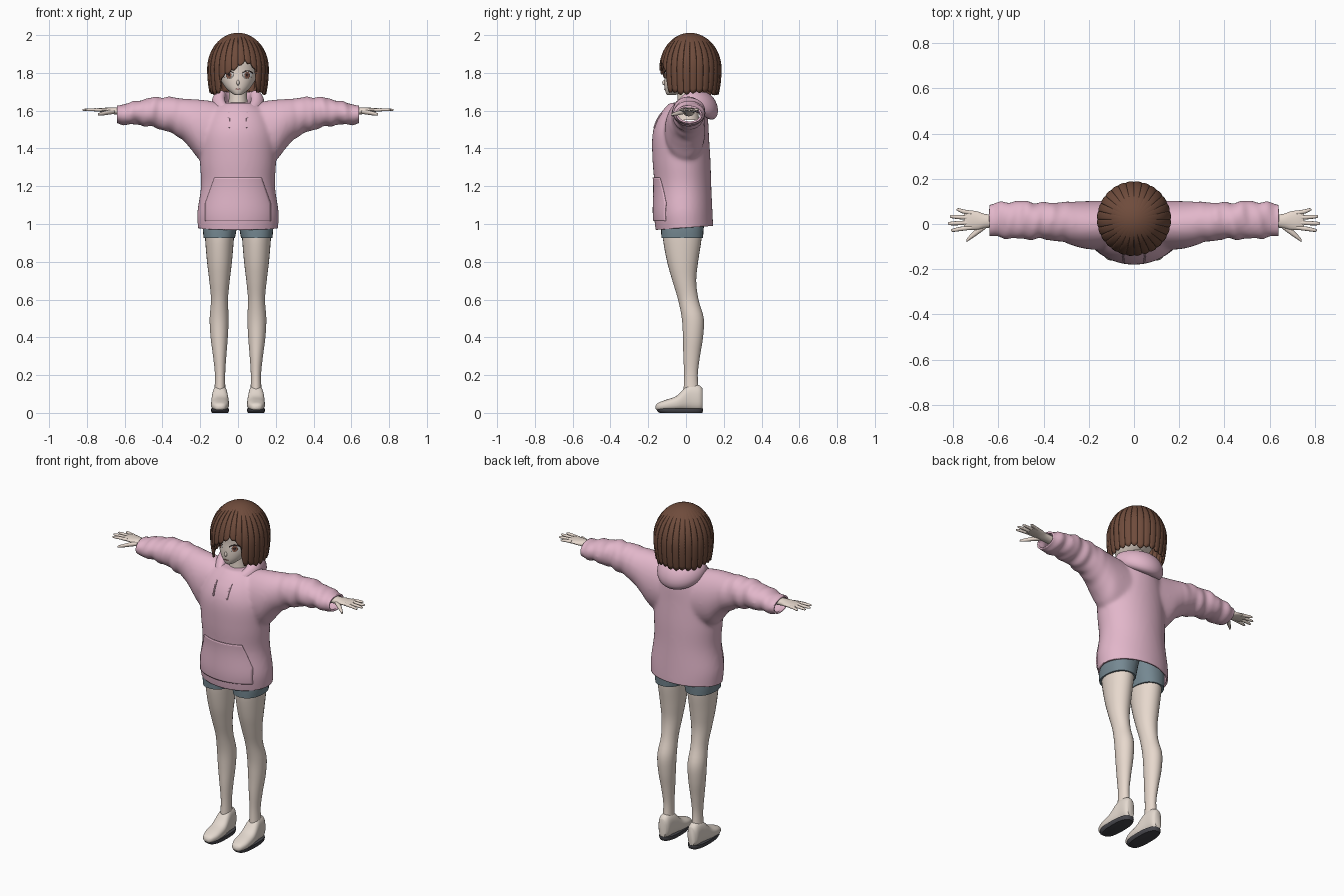
import bpy
import bmesh
import math
import random
from mathutils import Matrix, Vector
from mathutils.bvhtree import BVHTree

random.seed(4)
cube = bpy.data.objects.get("Cube")
if cube:
    bpy.data.objects.remove(cube)


def material(name, *rgb):
    mat = bpy.data.materials.new(name)
    mat.use_nodes = True
    colour = (*rgb, 1)
    mat.diffuse_color = colour
    shader = mat.node_tree.nodes["Principled BSDF"]
    shader.inputs["Base Color"].default_value = colour
    shader.inputs["Roughness"].default_value = 0.8
    return mat


PINK = material("pink fabric", .76, .47, .59)
SKIN = material("skin", .81, .70, .62)
SHOE = material("cream shoe", .77, .69, .62)
SLATE = material("slate cloth", .18, .25, .29)
BROWN = material("brown hair", .16, .072, .045)
SOLE = material("dark sole", .06, .06, .07)
IRIS = material("iris", .28, .12, .08)
WHITE = material("eye white", .85, .82, .8)
LASH = material("lash", .05, .03, .03)
LIP = material("lip", .55, .28, .26)


def spline(a, b, c, d, t):
    """Smooth interpolation between section values b and c."""
    return [q + .5 * t * (r - p + t * (2 * p - 5 * q + 4 * r - s + t * (3 * (q - r) + s - p)))
            for p, q, r, s in zip(a, b, c, d)]


def bridge(bm, rings, closed=False, around=True):
    pairs = list(zip(rings, rings[1:]))
    if closed:
        pairs.append((rings[-1], rings[0]))
    for low, high in pairs:
        n = len(low)
        for i in range(n if around else n - 1):
            j = (i + 1) % n
            bm.faces.new((low[i], low[j], high[j], high[i]))


def loft(bm, sections, axis="z", n=28, steps=4, power=2, side=1):
    """Rounded sections (position, min, max, min, max) joined along an axis."""
    rows = []
    for i in range(len(sections) - 1):
        a, d = sections[max(i - 1, 0)], sections[min(i + 2, len(sections) - 1)]
        rows += [spline(a, sections[i], sections[i + 1], d, k / steps) for k in range(steps)]
    rows.append(sections[-1])
    rings = []
    for p, u0, u1, v0, v1 in rows:
        ring = []
        for k in range(n):
            c, s = math.cos(math.tau * k / n), math.sin(math.tau * k / n)
            c = math.copysign(abs(c) ** (2 / power), c)
            s = math.copysign(abs(s) ** (2 / power), s)
            u, v = (u0 + u1 + (u1 - u0) * c) / 2, (v0 + v1 + (v1 - v0) * s) / 2
            x, y, z = {"x": (p, u, v), "y": (u, p, v), "z": (u, v, p)}[axis]
            ring.append(bm.verts.new((x * side, y, z)))
        rings.append(ring)
    bridge(bm, rings)
    bm.faces.new(rings[0])
    bm.faces.new(rings[-1])


def finish(bm, name, mat, mirror=False, thick=0, angle=50):
    bmesh.ops.recalc_face_normals(bm, faces=bm.faces[:])
    mesh = bpy.data.meshes.new(name)
    bm.to_mesh(mesh)
    bm.free()
    mesh.materials.append(mat)
    obj = bpy.data.objects.new(name, mesh)
    bpy.context.collection.objects.link(obj)
    bpy.ops.object.select_all(action="DESELECT")
    obj.select_set(True)
    bpy.context.view_layer.objects.active = obj
    bpy.ops.object.shade_smooth_by_angle(angle=math.radians(angle))
    if thick:
        solid = obj.modifiers.new("thickness", "SOLIDIFY")
        solid.thickness, solid.offset = thick, -1
    if mirror:
        obj.modifiers.new("mirror", "MIRROR").use_mirror_merge = False
    return obj


def part(name, mat, sections, axis="z", mirror=False, **options):
    bm = bmesh.new()
    loft(bm, sections, axis, **options)
    return finish(bm, name, mat, mirror)


def surface(obj):
    bpy.context.view_layer.update()
    return BVHTree.FromObject(obj, bpy.context.evaluated_depsgraph_get())


def patch(name, mat, tree, shape, offset, mirror=False, n=20):
    """Thin plate laid on the front of a surface; shape maps (u, v) to (x, z)."""
    bm = bmesh.new()
    rows = []
    for i in range(n + 1):
        row = []
        for j in range(n + 1):
            x, z = shape(i / n, j / n)
            hit = tree.ray_cast(Vector((x, -1, z)), Vector((0, 1, 0)))[0]
            row.append(bm.verts.new((x, (hit.y if hit else 0) - offset, z)))
        rows.append(row)
    bridge(bm, rows, around=False)
    bmesh.ops.remove_doubles(bm, verts=bm.verts[:], dist=.0001)
    return finish(bm, name, mat, mirror, thick=offset)


def oval(x, z, rx, rz):
    return lambda u, v: (x + rx * u * math.cos(math.tau * v), z + rz * u * math.sin(math.tau * v))


# Hoodie body and sleeves, fused into one cloth surface
torso = [(.93, -.205, .205, -.152, .142), (1.0, -.212, .212, -.163, .141),
         (1.07, -.213, .213, -.168, .138), (1.2, -.194, .194, -.165, .132),
         (1.33, -.2, .2, -.175, .128), (1.46, -.2, .2, -.177, .12),
         (1.54, -.18, .18, -.158, .116), (1.6, -.15, .15, -.122, .108),
         (1.64, -.1, .1, -.085, .09)]
sleeve = [(0, -.1, .1, 1.32, 1.61), (.12, -.11, .1, 1.32, 1.645), (.2, -.11, .1, 1.34, 1.657),
          (.25, -.1, .098, 1.4, 1.66), (.31, -.08, .096, 1.46, 1.665), (.4, -.066, .092, 1.5, 1.672),
          (.5, -.066, .1, 1.523, 1.66), (.58, -.06, .096, 1.528, 1.638), (.68, -.05, .08, 1.532, 1.622)]
bm = bmesh.new()
loft(bm, torso, n=48)
for side in (1, -1):
    loft(bm, sleeve, "x", n=36, side=side)
raw = finish(bm, "hoodie_base", PINK)
remesh = raw.modifiers.new("fuse", "REMESH")
remesh.mode, remesh.voxel_size = "VOXEL", .01
bpy.context.view_layer.update()
fused = bpy.data.meshes.new_from_object(raw.evaluated_get(bpy.context.evaluated_depsgraph_get()))
bpy.data.objects.remove(raw)
bm = bmesh.new()
bm.from_mesh(fused)
for _ in range(6):
    bmesh.ops.smooth_vert(bm, verts=bm.verts[:], factor=.5, use_axis_x=True, use_axis_y=True, use_axis_z=True)
bm.normal_update()
# Sleeve folds
for v in bm.verts:
    reach = min(max((abs(v.co.x) - .26) * 8, 0), 1)
    fold = math.sin(abs(v.co.x) * 62 + v.co.z * 22 - v.co.y * 12) + .5 * math.sin(abs(v.co.x) * 105 + v.co.y * 30)
    v.co += v.normal * (.0035 * reach * fold + .002)
# Open hem and cuffs
for co, no in (((0, 0, .98), (0, -.07, 1)), ((.64, 0, 0), (-1, 0, 0)), ((-.64, 0, 0), (1, 0, 0))):
    bmesh.ops.bisect_plane(bm, geom=bm.verts[:] + bm.edges[:] + bm.faces[:], plane_co=co, plane_no=no, clear_inner=True)
hoodie = finish(bm, "hoodie", PINK, thick=.01)
cloth = surface(hoodie)


# Front pocket with slanted openings, and drawstrings
def pocket_shape(u, v):
    z = 1.015 + .23 * v
    half = .175 - .05 * max(0, (v - .4) / .6)
    return (2 * u - 1) * half, z


patch("front_pocket", PINK, cloth, pocket_shape, .007, n=30)
patch("drawstring", PINK, cloth, lambda u, v: (.042 + .007 * u + .004 * v, 1.51 + .08 * v), .007, mirror=True)

# Lowered hood: a ring that thickens towards the back
bm = bmesh.new()
rings = []
for i in range(64):
    a = math.tau * i / 64
    back = (1 - math.cos(a)) / 2
    out = Vector((math.sin(a), -math.cos(a), 0))
    z = 1.59 + .07 * min(1, 2 * back) - .035 * max(0, 2 * back - 1)
    centre = Vector((.103 * math.sin(a), .012 - .105 * math.cos(a), z))
    wide, tall = .019 + .03 * back, .023 + .05 * back
    ring = []
    for k in range(20):
        t = math.tau * k / 20
        lean = Vector((0, 0, tall * math.sin(t))) - out * (.25 * tall * math.sin(t))
        ring.append(bm.verts.new(centre + out * wide * math.cos(t) + lean))
    rings.append(ring)
bridge(bm, rings, closed=True)
finish(bm, "hood", PINK)

# Neck and head
part("neck", SKIN, [(1.55, -.06, .06, -.06, .07), (1.64, -.05, .05, -.045, .06), (1.76, -.045, .045, -.045, .06)])
bm = bmesh.new()
loft(bm, [(1.682, -.014, .014, -.098, -.06), (1.692, -.032, .032, -.106, -.03), (1.72, -.064, .064, -.113, .03),
          (1.76, -.09, .09, -.115, .09), (1.81, -.106, .106, -.113, .13), (1.87, -.114, .114, -.114, .14),
          (1.93, -.09, .09, -.085, .11), (1.965, -.04, .04, -.03, .06)], n=40)
nose = Matrix.Translation((0, -.113, 1.748)) @ Matrix.Diagonal((.008, .013, .014, 1))
bmesh.ops.create_uvsphere(bm, u_segments=12, v_segments=8, radius=1, matrix=nose)
face = surface(finish(bm, "head", SKIN))

# Painted face
patch("eye_white", WHITE, face, oval(.05, 1.788, .025, .019), .002, mirror=True)
patch("eye_iris", IRIS, face, oval(.049, 1.788, .014, .018), .003, mirror=True)
patch("eye_pupil", LASH, face, oval(.049, 1.789, .006, .009), .004, mirror=True)
patch("eye_lash", LASH, face,
      lambda u, v: (.023 + .054 * u, 1.797 + .012 * math.sin(math.pi * u) + .005 * v), .004, mirror=True)
patch("mouth", LIP, face, oval(0, 1.714, .015, .003), .002)

# Bobbed hair: pointed locks around the head, cut short over the face
LOCKS, FINE, ROWS = 28, 10, 26
lengths = [random.uniform(-.006, .012) for _ in range(LOCKS)]
bm = bmesh.new()
rings = [[] for _ in range(ROWS)]
for i in range(LOCKS * FINE):
    a = math.tau * i / (LOCKS * FINE) - math.pi
    edge = abs(2 * (i % FINE) / FINE - 1)
    fringe = 1.85 - .1 * abs(a - .2)
    blend = min(max((abs(a) - .6) / .14, 0), 1)
    bottom = fringe + (1.688 - fringe) * blend + lengths[i // FINE] + .022 * edge ** 2
    for j in range(ROWS):
        w = .02 + .98 * j / (ROWS - 1)
        z = 2 - (2 - bottom) * w ** 1.8
        if z > 1.82:
            size = math.sqrt(1 - ((z - 1.82) / .18) ** 2)
        else:
            size = 1 - .09 * ((1.82 - z) / .13) ** 2
        size *= 1 - .04 * w * edge ** 3
        depth = .15 if abs(a) < math.pi / 2 else .157
        rings[j].append(bm.verts.new((.152 * size * math.sin(a), .02 - depth * size * math.cos(a), z)))
bridge(bm, rings)
bm.faces.new(rings[0])
finish(bm, "hair", BROWN, thick=.012, angle=40)

# Hands: wrist and palm, four fingers and a thumb
bm = bmesh.new()
loft(bm, [(.56, -.015, .045, 1.57, 1.615), (.65, -.017, .043, 1.58, 1.618), (.69, -.025, .055, 1.588, 1.616),
          (.73, -.026, .06, 1.594, 1.614), (.752, -.02, .054, 1.597, 1.61)], "x", n=20)
for y, splay, tip in ((-.016, -.012, .81), (.006, -.004, .824), (.028, .005, .815), (.049, .014, .785)):
    bend, r = (.73 + tip) / 2, .0095
    loft(bm, [(.72, y - r, y + r, 1.595, 1.613),
              (bend, y + splay / 2 - r, y + splay / 2 + r, 1.597, 1.613),
              (tip - .008, y + splay - r * .75, y + splay + r * .75, 1.598, 1.61),
              (tip, y + splay - .002, y + splay + .002, 1.602, 1.606)], "x", n=10, steps=3)
loft(bm, [(.655, -.02, .01, 1.583, 1.607), (.69, -.046, -.014, 1.578, 1.602),
          (.72, -.066, -.042, 1.574, 1.594), (.742, -.081, -.068, 1.574, 1.586)], "x", n=12)
finish(bm, "hand", SKIN, mirror=True)

# Shorts, legs and shoes
part("shorts", SLATE, [(.925, .016, .182, -.13, .09), (.98, .006, .186, -.132, .094),
                       (1.06, -.01, .18, -.13, .1)], mirror=True, power=2.3)
part("leg", SKIN, [(1.0, .018, .176, -.124, .084), (.92, .022, .174, -.122, .082), (.8, .032, .164, -.1, .064),
                   (.7, .044, .152, -.072, .054), (.6, .053, .143, -.042, .066), (.5, .05, .15, -.022, .094),
                   (.4, .054, .145, -.016, .09), (.3, .062, .132, -.014, .074), (.2, .068, .122, -.01, .062),
                   (.1, .066, .126, -.014, .07)], mirror=True)
part("shoe", SHOE, [(-.162, .085, .105, .022, .036), (-.15, .066, .126, .014, .052), (-.11, .05, .141, .012, .068),
                    (-.05, .048, .142, .012, .09), (-.005, .053, .138, .012, .135), (.025, .057, .134, .012, .152),
                    (.07, .062, .13, .012, .146), (.088, .074, .118, .02, .128)], "y", mirror=True, power=2.5)
part("sole", SOLE, [(0, .052, .138, -.14, .086), (.012, .047, .143, -.154, .09),
                    (.024, .047, .143, -.152, .09)], mirror=True, power=2.6)
